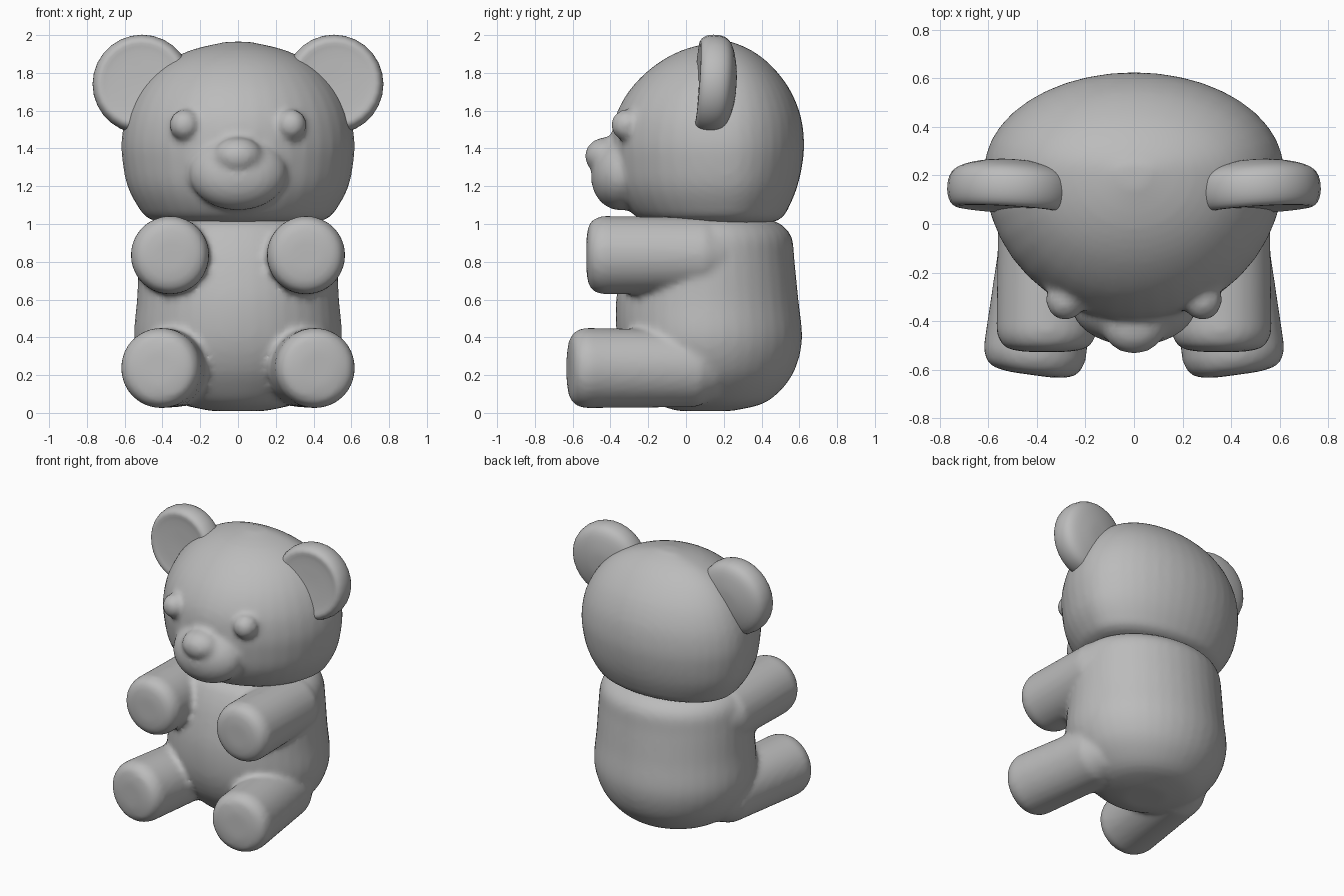
import bpy, bmesh, math
from mathutils import Matrix, Vector

cube = bpy.data.objects.get("Cube")
if cube:
    bpy.data.objects.remove(cube, do_unlink=True)

GREY = (0.5, 0.5, 0.5, 1)
plush = bpy.data.materials.new("plush grey")
plush.use_nodes = True
plush.diffuse_color = GREY
plush.node_tree.nodes["Principled BSDF"].inputs["Base Color"].default_value = GREY


def catmull(rows, steps=4):
    """Smooth curve through every row of numbers."""
    pts = [Vector(r) for r in rows]
    out = []
    for i in range(len(pts) - 1):
        a, b, c, d = pts[max(i - 1, 0)], pts[i], pts[i + 1], pts[min(i + 2, len(pts) - 1)]
        for k in range(steps):
            t = k / steps
            out.append(b + (c - a) * t / 2 + (a * 2 - b * 5 + c * 4 - d) * t * t / 2
                       + (b * 3 - a - c * 3 + d) * t ** 3 / 2)
    return out + [pts[-1]]


def skin(bm, rings):
    """Skin closed rings of points and cap both ends."""
    loops = [[bm.verts.new(p) for p in ring] for ring in rings]
    n = len(loops[0])
    for lo, hi in zip(loops, loops[1:]):
        for i in range(n):
            bm.faces.new((lo[i], lo[(i + 1) % n], hi[(i + 1) % n], hi[i]))
    bm.faces.new(loops[0][::-1])
    bm.faces.new(loops[-1])


def egg(bm, rows, mid, n=40):
    """Loft rows of (z, half width, front y, back y), widest at y = mid."""
    rings = []
    for z, w, front, back in catmull(rows):
        ring = []
        for i in range(n):
            a = math.tau * i / n
            s = math.sin(a)
            ring.append((w * math.cos(a), mid + s * (back - mid if s > 0 else mid - front), z))
        rings.append(ring)
    skin(bm, rings)


def lathe(bm, profile, matrix, n):
    """Spin (radius, height) pairs about the local z axis."""
    skin(bm, [[matrix @ Vector((r * math.cos(math.tau * i / n), r * math.sin(math.tau * i / n), h))
               for i in range(n)] for r, h in profile])


def ball(bm, centre, radii, tilt=0):
    m = Matrix.Translation(centre) @ Matrix.Rotation(tilt, 4, 'X') @ Matrix.Diagonal((*radii, 1))
    bmesh.ops.create_uvsphere(bm, u_segments=32, v_segments=20, radius=1, matrix=m)


def limb(bm, tip, root, r_tip, r_root):
    """Blunt paw at the tip, round end buried in the body."""
    tip, root = Vector(tip), Vector(root)
    axis = root - tip
    m = Matrix.Translation(tip) @ axis.to_track_quat('Z', 'Y').to_matrix().to_4x4()
    h = axis.length
    lathe(bm, [(r_tip * 0.45, -0.012), (r_tip * 0.78, 0), (r_tip * 0.92, 0.025), (r_tip, 0.07),
               (r_root, h), (r_root * 0.8, h + 0.1), (r_root * 0.3, h + 0.16)], m, 32)


def finish(name, bm, blend=0):
    bmesh.ops.recalc_face_normals(bm, faces=bm.faces)
    mesh = bpy.data.meshes.new(name)
    bm.to_mesh(mesh)
    bm.free()
    mesh.materials.append(plush)
    obj = bpy.data.objects.new(name, mesh)
    bpy.context.collection.objects.link(obj)
    if blend:
        # Fuse overlapping shapes and soften the seams
        fuse = obj.modifiers.new("fuse", 'REMESH')
        fuse.mode = 'VOXEL'
        fuse.voxel_size = 0.02
        fuse.use_smooth_shade = True
        soft = obj.modifiers.new("soften", 'SMOOTH')
        soft.factor = 0.5
        soft.iterations = blend
    bpy.ops.object.select_all(action='DESELECT')
    obj.select_set(True)
    bpy.context.view_layer.objects.active = obj
    if blend:
        bpy.ops.object.shade_smooth()
    else:
        bpy.ops.object.shade_smooth_by_angle(angle=math.radians(50))
    return obj


# Torso with arms and legs
bm = bmesh.new()
egg(bm, [(0.01, 0.14, -0.04, 0.24), (0.05, 0.31, -0.16, 0.41), (0.14, 0.43, -0.25, 0.52),
         (0.25, 0.51, -0.32, 0.585), (0.4, 0.55, -0.365, 0.615), (0.6, 0.535, -0.37, 0.595),
         (0.8, 0.525, -0.33, 0.575), (0.93, 0.51, -0.28, 0.56), (1.0, 0.46, -0.23, 0.5),
         (1.03, 0.38, -0.15, 0.42)], 0.12)
for side in (-1, 1):
    limb(bm, (side * 0.36, -0.515, 0.835), (side * 0.36, 0.1, 0.835), 0.208, 0.2)
    limb(bm, (side * 0.42, -0.61, 0.238), (side * 0.33, 0.05, 0.235), 0.213, 0.205)
finish("body_with_limbs", bm, 5)

# Head with muzzle, nose and eyes
bm = bmesh.new()
egg(bm, [(1.0, 0.36, -0.13, 0.42), (1.03, 0.475, -0.25, 0.505), (1.1, 0.535, -0.32, 0.55),
         (1.2, 0.585, -0.37, 0.59), (1.32, 0.61, -0.39, 0.617), (1.44, 0.617, -0.395, 0.625),
         (1.58, 0.59, -0.37, 0.605), (1.72, 0.52, -0.29, 0.545), (1.84, 0.405, -0.165, 0.45),
         (1.92, 0.25, -0.02, 0.345), (1.965, 0.06, 0.15, 0.24)], 0.22)
ball(bm, (0, -0.33, 1.27), (0.26, 0.17, 0.2), -0.3)
ball(bm, (0, -0.42, 1.36), (0.13, 0.115, 0.1))
for side in (-1, 1):
    ball(bm, (side * 0.283, -0.312, 1.525), (0.08, 0.085, 0.082))
finish("head", bm, 4)

# Ears: flat in front, domed behind, leaning back a little
for side, name in ((1, "left_ear"), (-1, "right_ear")):
    bm = bmesh.new()
    m = (Matrix.Translation((side * 0.508, 0.145, 1.74)) @ Matrix.Rotation(side * 0.06, 4, 'Z')
         @ Matrix.Rotation(-math.pi / 2 - 0.07, 4, 'X'))
    lathe(bm, catmull([(0.03, -0.075), (0.17, -0.08), (0.225, -0.085), (0.253, -0.055), (0.262, 0),
                       (0.248, 0.055), (0.2, 0.09), (0.1, 0.115), (0.02, 0.12)], 3), m, 28)
    finish(name, bm)
